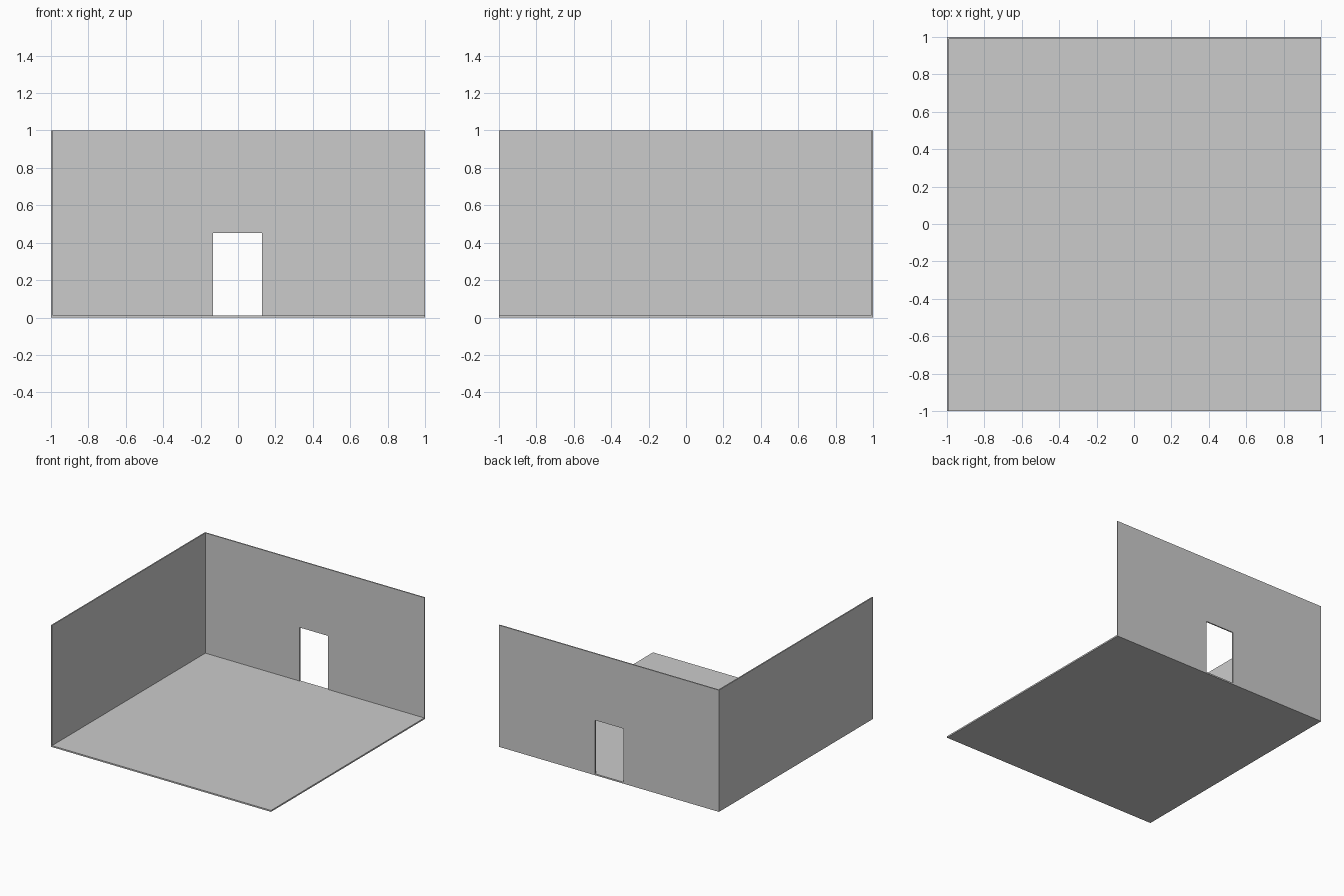
import bpy
import bmesh

if "Cube" in bpy.data.objects:
    bpy.data.objects.remove(bpy.data.objects["Cube"])

FLOOR = 0.012   # floor thickness
WALL = 0.01     # wall thickness


def slab(name, profile, direction):
    """Extrude a flat outline along a direction into a closed slab."""
    bm = bmesh.new()
    face = bm.faces.new([bm.verts.new(p) for p in profile])
    ext = bmesh.ops.extrude_face_region(bm, geom=[face], use_keep_orig=True)
    moved = [v for v in ext["geom"] if isinstance(v, bmesh.types.BMVert)]
    bmesh.ops.translate(bm, verts=moved, vec=direction)
    bmesh.ops.recalc_face_normals(bm, faces=bm.faces)
    mesh = bpy.data.meshes.new(name)
    bm.to_mesh(mesh)
    bm.free()
    obj = bpy.data.objects.new(name, mesh)
    bpy.context.collection.objects.link(obj)
    return obj


# Floor
slab("floor", [(-1, -1, 0), (1, -1, 0), (1, 1, 0), (-1, 1, 0)], (0, 0, FLOOR))

# Left wall, meeting the back wall at the corner
slab("left_wall",
     [(-1, -1, FLOOR), (-1, 1 - WALL, FLOOR), (-1, 1 - WALL, 1), (-1, -1, 1)],
     (WALL, 0, 0))

# Back wall with a doorway down to the floor
left, right, top = -0.133, 0.127, 0.452
outline = [(-1, FLOOR), (left, FLOOR), (left, top), (right, top),
           (right, FLOOR), (1, FLOOR), (1, 1), (-1, 1)]
slab("back_wall", [(x, 1, z) for x, z in outline], (0, -WALL, 0))
